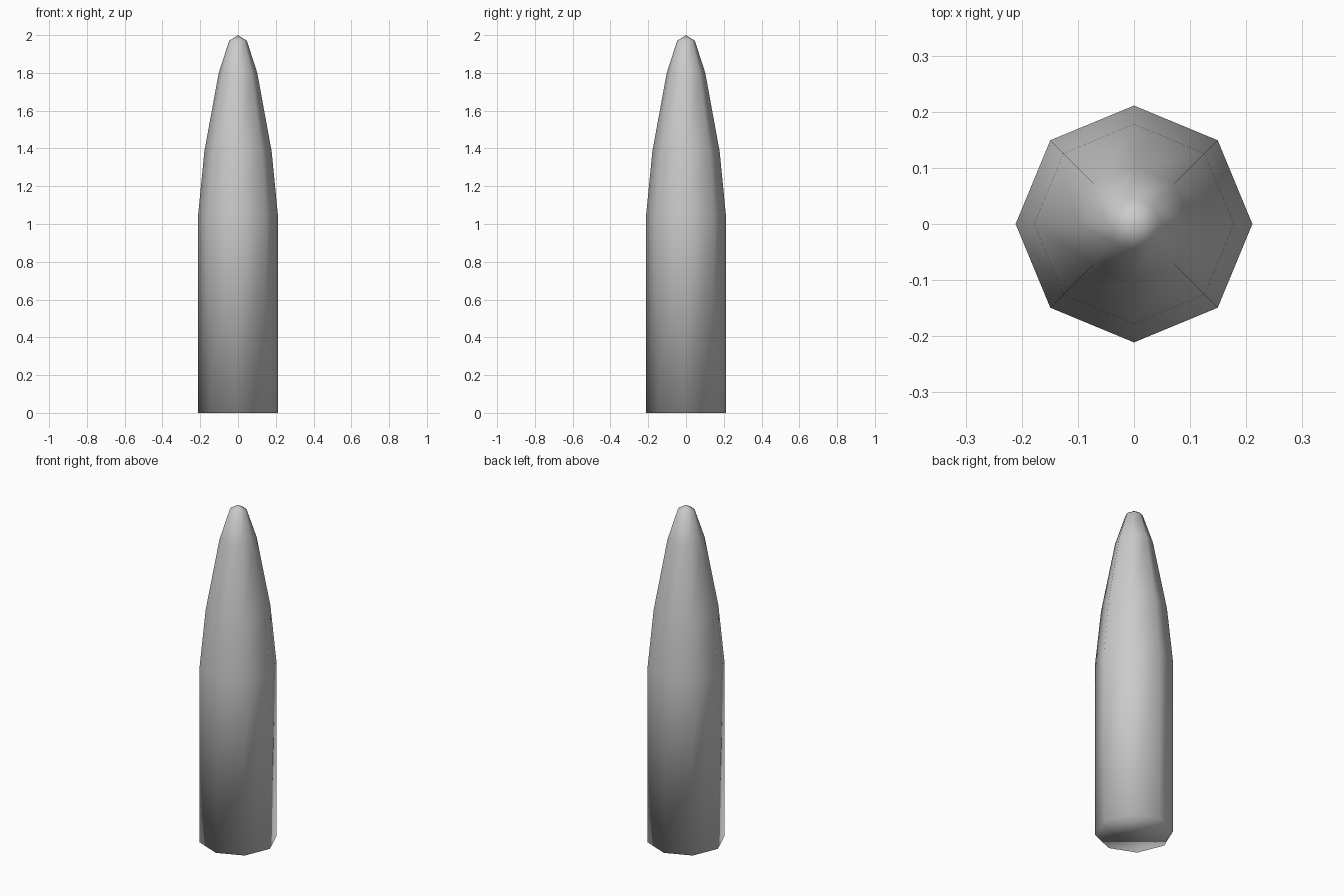
import bpy, bmesh, math

if "Cube" in bpy.data.objects:
    bpy.data.objects.remove(bpy.data.objects["Cube"])

# Eight-sided pointed slug: stacked rings (radius, height) closed by a tip and a flat base
SIDES = 8
RINGS = [(0.211, 0.0), (0.211, 1.05), (0.178, 1.385), (0.102, 1.80), (0.047, 1.97)]
TIP_Z = 2.0

bm = bmesh.new()
rings = []
for r, z in RINGS:
    rings.append([bm.verts.new((r * math.cos(2 * math.pi * i / SIDES),
                                r * math.sin(2 * math.pi * i / SIDES), z))
                  for i in range(SIDES)])
tip = bm.verts.new((0, 0, TIP_Z))

# Side walls
for lower, upper in zip(rings, rings[1:]):
    for i in range(SIDES):
        j = (i + 1) % SIDES
        bm.faces.new((lower[i], lower[j], upper[j], upper[i]))

# Tip fan and base cap
for i in range(SIDES):
    bm.faces.new((rings[-1][i], rings[-1][(i + 1) % SIDES], tip))
bm.faces.new(list(reversed(rings[0])))

# Smooth everywhere, including across the base rim
for f in bm.faces:
    f.smooth = True

mesh = bpy.data.meshes.new("bullet_body")
bm.to_mesh(mesh)
bm.free()
bpy.context.collection.objects.link(bpy.data.objects.new("bullet_body", mesh))
